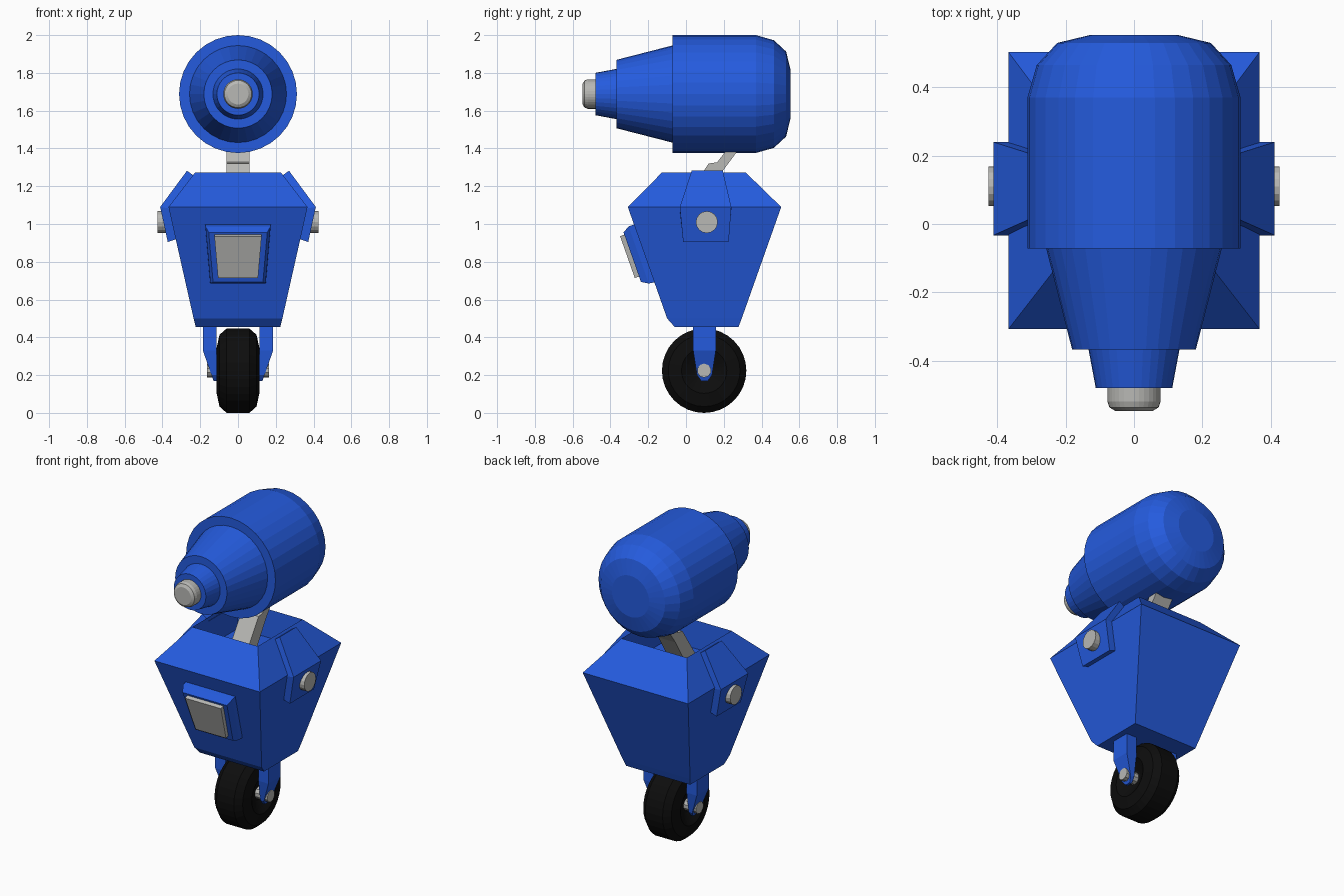
import bpy, bmesh, math

if "Cube" in bpy.data.objects:
    bpy.data.objects.remove(bpy.data.objects["Cube"])


def material(name, rgb):
    m = bpy.data.materials.new(name)
    m.diffuse_color = (*rgb, 1)
    m.use_nodes = True
    m.node_tree.nodes["Principled BSDF"].inputs["Base Color"].default_value = m.diffuse_color
    return m


BLUE = material("blue paint", (0.018, 0.105, 0.73))
GREY = material("light grey metal", (0.48, 0.48, 0.46))
BLACK = material("black rubber", (0.004, 0.004, 0.004))


def loft(name, rings, mat, closed=False):
    """Skin a list of equal-sized point rings; cap the ends unless closed."""
    bm = bmesh.new()
    vs = [[bm.verts.new(p) for p in r] for r in rings]
    n = len(vs[0])
    pairs = list(zip(vs, vs[1:])) + ([(vs[-1], vs[0])] if closed else [])
    for a, b in pairs:
        for i in range(n):
            j = (i + 1) % n
            bm.faces.new((a[i], a[j], b[j], b[i]))
    if not closed:
        bm.faces.new(vs[0])
        bm.faces.new(vs[-1])
    bmesh.ops.recalc_face_normals(bm, faces=bm.faces)
    me = bpy.data.meshes.new(name)
    bm.to_mesh(me)
    bm.free()
    me.materials.append(mat)
    ob = bpy.data.objects.new(name, me)
    bpy.context.collection.objects.link(ob)
    return ob


def lathe(name, profile, axis, centre, mat, n=32):
    """Revolve (position, radius) pairs about the x or y axis."""
    rings = []
    for t, r in profile:
        ring = []
        for i in range(n):
            a = 2 * math.pi * i / n
            u, z = r * math.sin(a), centre[1] + r * math.cos(a)
            ring.append((t, centre[0] + u, z) if axis == "x" else (centre[0] + u, t, z))
        rings.append(ring)
    return loft(name, rings, mat)


def rect(hx, y0, y1, z):
    return [(-hx, y0, z), (hx, y0, z), (hx, y1, z), (-hx, y1, z)]


# Body: tapered box with a sunken top
loft("body", [
    rect(.224, -.06, .278, .455),
    rect(.235, -.10, .295, .50),
    rect(.368, -.308, .504, 1.09),
    rect(.228, -.128, .317, 1.272),
    rect(.215, -.115, .305, 1.10),
], BLUE)

# Head: stepped barrel pointing forward
C = (0, 1.688)
lathe("head", [(.553, .13), (.53, .225), (.465, .285), (.37, .312), (-.072, .312),
               (-.072, .257), (-.368, .181), (-.368, .133), (-.48, .112)], "y", C, BLUE)
lathe("head_tip", [(-.46, .078), (-.52, .078), (-.537, .072), (-.547, .055)],
      "y", C, GREY)

# Neck: bent arm from the body cavity up to the head
arm = [(-.02, 1.11), (.12, 1.32), (.165, 1.327), (.26, 1.45),
       (.32, 1.45), (.19, 1.275), (.09, 1.11)]
loft("neck", [[(x, y, z) for y, z in arm] for x in (-.06, .06)], GREY)


# Chest panel, measured on the sloping front face
def on_front(z, off):
    return -.308 + .352 * (1.09 - z) - .943 * off, z - .333 * off


def panel(hx_top, z_top, hx_bot, z_bot, off):
    yt, zt = on_front(z_top, off)
    yb, zb = on_front(z_bot, off)
    return [(-hx_top, yt, zt), (hx_top, yt, zt), (hx_bot, yb, zb), (-hx_bot, yb, zb)]


loft("chest_frame", [panel(.174, .997, .148, .69, -.01),
                     panel(.172, .997, .146, .695, .03),
                     panel(.155, .978, .132, .715, .066)], BLUE)
loft("chest_plate", [panel(.127, .968, .106, .742, .03),
                     panel(.125, .965, .106, .744, .09)], GREY)

for s, side in ((1, "right"), (-1, "left")):
    # Shoulder plates folded over the widest edge of the body
    stations = [(.27, 1.282, .225, 1.25, .03, .195),
                (.412, 1.09, .35, 1.08, -.033, .24),
                (.372, .905, .31, .925, -.015, .226)]
    loft("shoulder_plate_" + side,
         [[(s * xo, y0, zo), (s * xo, y1, zo), (s * xi, y1, zi), (s * xi, y0, zi)]
          for xo, zo, xi, zi, y0, y1 in stations], BLUE)
    lathe("shoulder_disc_" + side, [(s * .33, .058), (s * .426, .058)],
          "x", (.11, 1.01), GREY, 16)

    # Wheel fork legs, tapering inward at the axle
    fork = [(.186, .49, .06), (.186, .33, .06), (.140, .20, .04), (.130, .17, .018)]
    loft("fork_leg_" + side,
         [[(s * .115, .098 - h, z), (s * x, .098 - h, z),
           (s * x, .098 + h, z), (s * .115, .098 + h, z)] for x, z, h in fork], BLUE)

# Axle through the wheel
lathe("axle", [(-.163, .037), (.163, .037)], "x", (.096, .224), GREY, 10)

# Wheel: rounded tyre with dished sides
half = [(.075, .05), (.095, .09), (.113, .12), (.098, .19), (.06, .2235)]
lathe("wheel", [(-x, r) for x, r in half] + [(x, r) for x, r in reversed(half)],
      "x", (.096, .2235), BLACK, 32)
